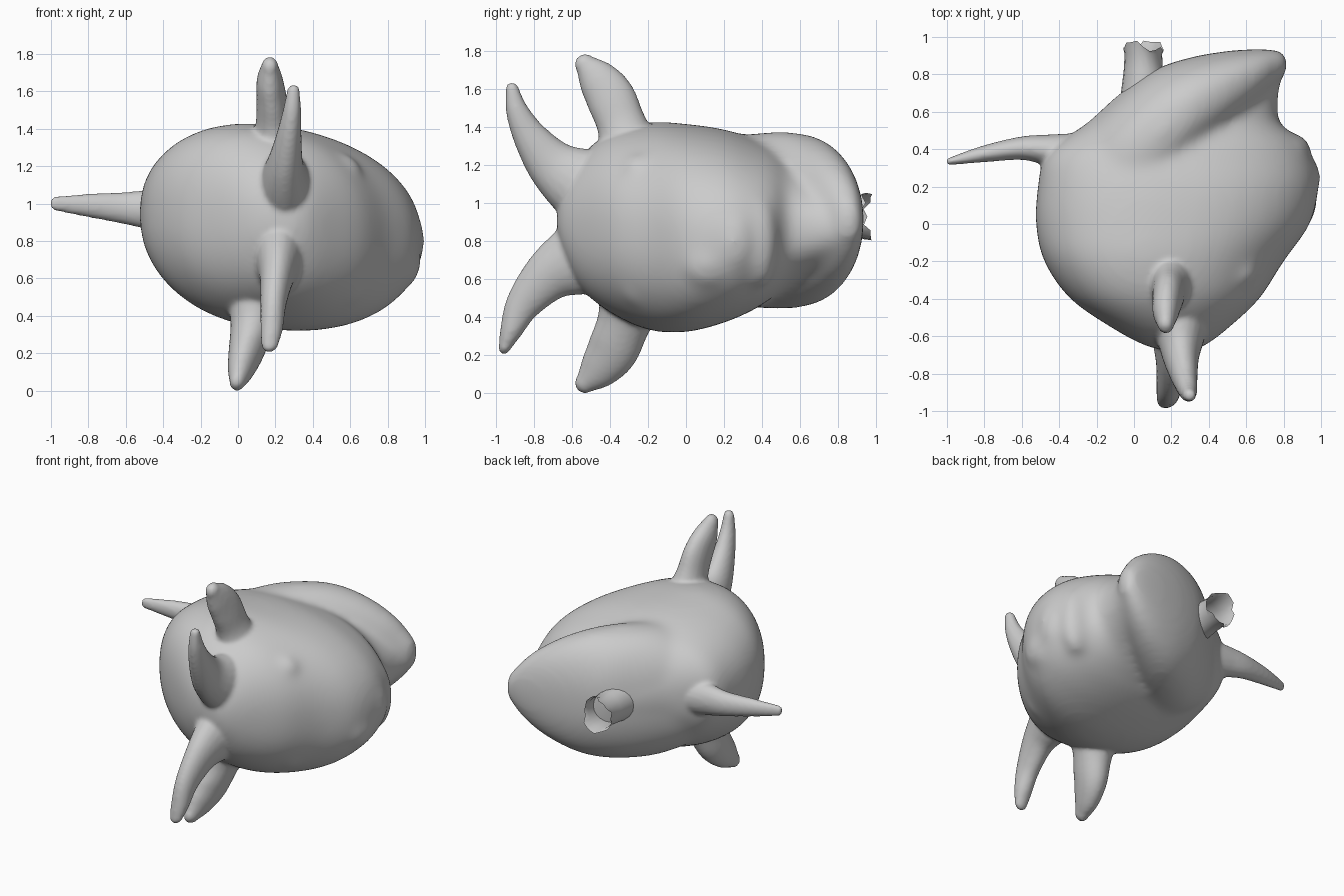
import bpy, bmesh, math, random
from mathutils import Vector

if "Cube" in bpy.data.objects:
    bpy.data.objects.remove(bpy.data.objects["Cube"])

random.seed(4)


def spline(rows, steps):
    """Catmull-Rom interpolation of rows of numbers."""
    out = []
    n = len(rows)
    for i in range(n - 1):
        p0, p1, p2, p3 = rows[max(i - 1, 0)], rows[i], rows[i + 1], rows[min(i + 2, n - 1)]
        for s in range(steps):
            t = s / steps
            out.append([0.5 * (2 * b + (c - a) * t + (2 * a - 5 * b + 4 * c - d) * t * t
                               + (3 * b - a - 3 * c + d) * t ** 3)
                        for a, b, c, d in zip(p0, p1, p2, p3)])
    out.append(list(rows[-1]))
    return out


def loft(name, rings, sides=40, power=2.0):
    """Skin closed superellipse rings, each (centre, half axis a, half axis b)."""
    bm = bmesh.new()
    loops = []
    for c, a, b in rings:
        loop = []
        for k in range(sides):
            t = 2 * math.pi * k / sides
            u, v = math.cos(t), math.sin(t)
            u = math.copysign(abs(u) ** (2 / power), u)
            v = math.copysign(abs(v) ** (2 / power), v)
            loop.append(bm.verts.new(c + a * u + b * v))
        loops.append(loop)
    for l0, l1 in zip(loops, loops[1:]):
        for k in range(sides):
            j = (k + 1) % sides
            bm.faces.new((l0[k], l0[j], l1[j], l1[k]))
    bm.faces.new(loops[0])
    bm.faces.new(loops[-1])
    return finish(name, bm)


def finish(name, bm):
    bmesh.ops.recalc_face_normals(bm, faces=bm.faces)
    me = bpy.data.meshes.new(name)
    bm.to_mesh(me)
    bm.free()
    me.shade_smooth()
    ob = bpy.data.objects.new(name, me)
    bpy.context.collection.objects.link(ob)
    return ob


def spike(name, rows, side):
    """Tapered limb: rows are x, y, z, half width along side, half depth."""
    rows = spline(rows, 6)
    pts = [Vector(r[:3]) for r in rows]
    side = Vector(side)
    rings = []
    for i, r in enumerate(rows):
        tan = (pts[min(i + 1, len(pts) - 1)] - pts[max(i - 1, 0)]).normalized()
        other = tan.cross(side).normalized()
        rings.append((pts[i], side * r[3], other * r[4]))
    # rounded tip
    c, a, b = rings[-1]
    h = min(a.length, b.length) * 1.1
    for t in (0.4, 0.75, 0.95, 1.0):
        k = max(math.sqrt(1 - t * t), 0.05)
        rings.append((c + tan * h * t, a * k, b * k))
    return loft(name, rings, 20)


def fuse(target, others, voxel, rounds):
    """Join pieces and melt them into one smooth skin."""
    bpy.ops.object.select_all(action='DESELECT')
    for ob in [target] + others:
        ob.select_set(True)
    bpy.context.view_layer.objects.active = target
    bpy.ops.object.join()
    remesh = target.modifiers.new("fuse", 'REMESH')
    remesh.mode = 'VOXEL'
    remesh.voxel_size = voxel
    remesh.use_smooth_shade = True
    smooth = target.modifiers.new("soften", 'SMOOTH')
    smooth.iterations = rounds
    for name in ("fuse", "soften"):
        bpy.ops.object.modifier_apply(modifier=name)


# skull: y, left x, right x, centre z, half height
skull_rows = [
    (-0.68, 0.18, 0.30, 0.91, 0.06), (-0.65, 0.06, 0.38, 0.91, 0.18),
    (-0.56, -0.11, 0.50, 0.90, 0.34), (-0.40, -0.34, 0.67, 0.90, 0.47),
    (-0.20, -0.48, 0.80, 0.88, 0.54), (0.0, -0.525, 0.94, 0.87, 0.54),
    (0.20, -0.515, 0.985, 0.88, 0.50), (0.36, -0.48, 0.95, 0.89, 0.44),
    (0.46, -0.37, 0.88, 0.90, 0.385), (0.54, -0.25, 0.78, 0.90, 0.335),
    (0.66, -0.12, 0.77, 0.90, 0.27), (0.80, 0.05, 0.79, 0.90, 0.19)]
rings = []
for y, x0, x1, z, h in spline(skull_rows, 5):
    w = (x1 - x0) / 2
    rings.append((Vector(((x0 + x1) / 2, y, z)), Vector((w, 0, -0.1 * w)), Vector((0, 0, h))))
head = loft("head", rings, 48, 2.25)

# jaw: x, centre y, half depth, half height
jaw_rows = [
    (-0.42, 0.34, 0.06, 0.10), (-0.30, 0.28, 0.20, 0.30), (-0.10, 0.33, 0.34, 0.43),
    (0.10, 0.46, 0.36, 0.465), (0.30, 0.60, 0.29, 0.45), (0.50, 0.71, 0.215, 0.37),
    (0.66, 0.79, 0.145, 0.26), (0.76, 0.84, 0.09, 0.15), (0.82, 0.86, 0.05, 0.07)]
jaw = loft("jaw", [(Vector((x, y, 0.91)), Vector((0, d, 0)), Vector((0, 0, h)))
                   for x, y, d, h in spline(jaw_rows, 5)], 48, 2.3)

# low swellings: lip ridge, nostril, eyes
bumps = []
for p, s in [((0.82, 0.39, 0.80), (.13, .10, .25)), ((0.86, 0.12, 0.69), (.12, .16, .15)),
             ((0.87, 0.25, 0.80), (.13, .13, .2)),
             ((0.57, -0.26, 1.17), (.09, .08, .09)), ((0.58, -0.26, 0.55), (.09, .08, .09))]:
    bpy.ops.mesh.primitive_uv_sphere_add(segments=20, ring_count=12, radius=1, location=p)
    bpy.context.object.scale = s
    bumps.append(bpy.context.object)
fuse(head, [jaw] + bumps, 0.025, 16)

# horns, ears and the side spike
horns = [
    spike("upper_horn", [(0.24, -0.36, 1.02, .20, .24), (0.25, -0.55, 1.10, .145, .20),
                         (0.25, -0.70, 1.20, .10, .14), (0.27, -0.82, 1.35, .07, .092),
                         (0.288, -0.89, 1.49, .05, .06), (0.296, -0.915, 1.60, .035, .036)], (1, 0, 0)),
    spike("lower_horn", [(0.22, -0.38, 0.80, .20, .24), (0.22, -0.56, 0.71, .14, .20),
                         (0.21, -0.72, 0.62, .095, .14), (0.19, -0.855, 0.47, .07, .095),
                         (0.18, -0.92, 0.33, .06, .06), (0.17, -0.955, 0.24, .045, .032)], (1, 0, 0))]
ears = [
    spike("upper_ear", [(0.20, -0.31, 1.32, .13, .15), (0.19, -0.345, 1.43, .095, .13),
                        (0.18, -0.40, 1.56, .082, .13), (0.17, -0.47, 1.66, .07, .105),
                        (0.17, -0.535, 1.735, .045, .055)], (1, 0, 0)),
    spike("lower_ear", [(0.10, -0.30, 0.46, .15, .16), (0.08, -0.335, 0.35, .12, .14),
                        (0.05, -0.39, 0.22, .10, .135), (0.02, -0.465, 0.12, .075, .105),
                        (0.0, -0.535, 0.05, .045, .055)], (1, 0, 0))]
side = spike("side_spike", [(-0.34, 0.37, 0.95, .13, .12), (-0.46, 0.395, 0.965, .11, .085),
                            (-0.60, 0.405, 0.975, .087, .063), (-0.80, 0.375, 0.99, .063, .045),
                            (-0.985, 0.335, 1.0, .038, .02)], (0, 0, 1))
fuse(head, [side] + horns + ears, 0.014, 5)

# torn hollow neck tube at the back
bm = bmesh.new()
n = 20
stations = [(0.70, 0.12, 0.13), (0.82, 0.105, 0.115), (0.91, 0.10, 0.11), (0.96, 0.112, 0.125)]
loops = []
for y, rx, rz in stations:
    loop = []
    for k in range(n):
        t = 2 * math.pi * k / n
        dy = random.uniform(-0.04, 0.025) if y > 0.95 else 0
        loop.append(bm.verts.new((0.05 + rx * math.cos(t), y + dy, 0.93 + rz * math.sin(t))))
    loops.append(loop)
for l0, l1 in zip(loops, loops[1:]):
    for k in range(n):
        j = (k + 1) % n
        bm.faces.new((l0[k], l1[k], l1[j], l0[j]))
finish("torn_tube", bm)
